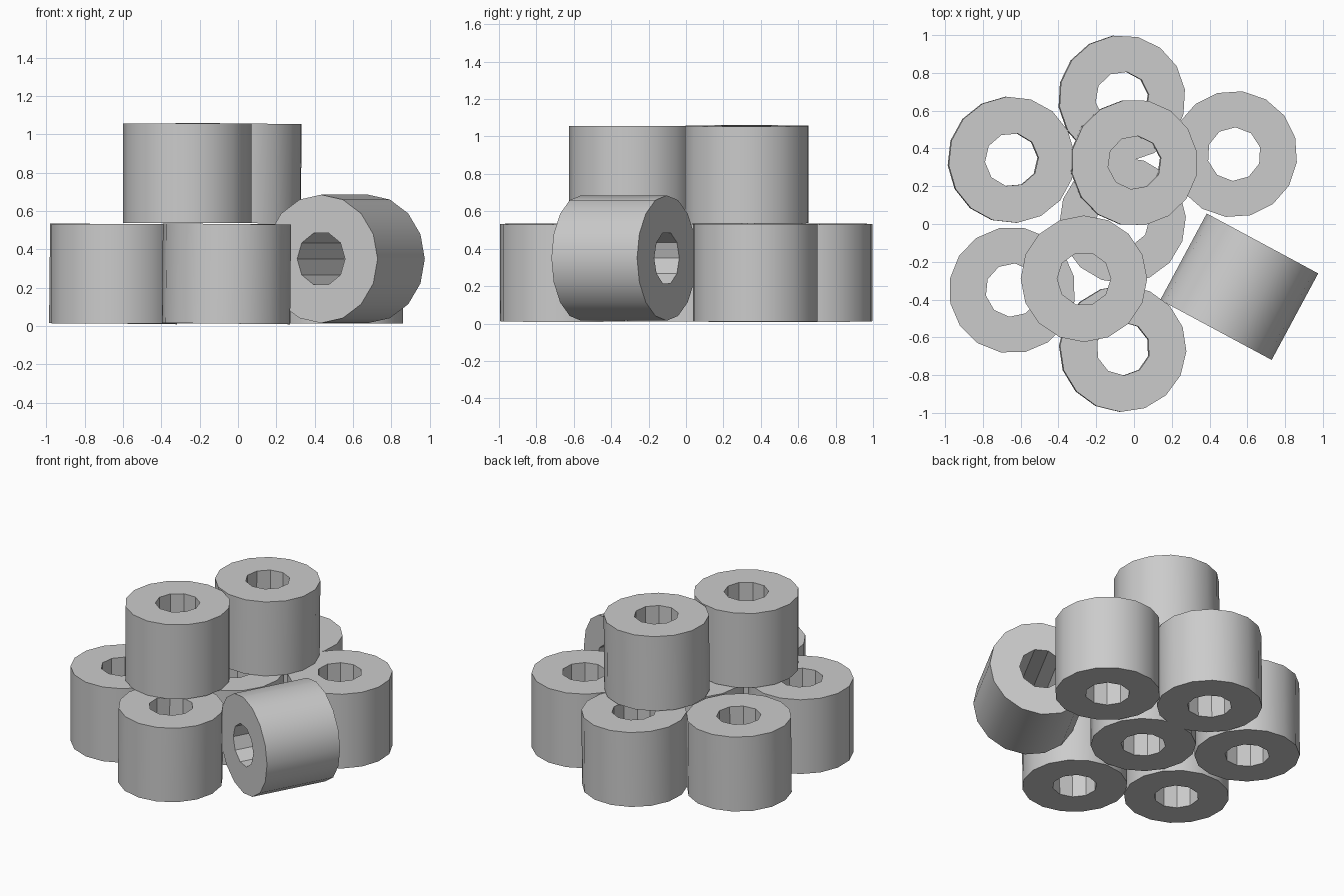
import bpy
import bmesh
from math import cos, sin, pi, radians
from mathutils import Matrix, Vector

if "Cube" in bpy.data.objects:
    bpy.data.objects.remove(bpy.data.objects["Cube"])

grey = bpy.data.materials.new("plain_grey")
grey.use_nodes = True
colour = (0.6, 0.6, 0.6, 1)
grey.diffuse_color = colour
grey.node_tree.nodes["Principled BSDF"].inputs["Base Color"].default_value = colour

OUTER, HOLE, LENGTH = 0.335, 0.142, 0.52
OUTER_SIDES, HOLE_SIDES = 16, 10


def ring(bm, radius, sides, z):
    """Closed loop of vertices and its edges."""
    verts = [bm.verts.new((radius * cos(2 * pi * i / sides),
                           radius * sin(2 * pi * i / sides), z)) for i in range(sides)]
    edges = [bm.edges.new((verts[i], verts[(i + 1) % sides])) for i in range(sides)]
    return verts, edges


def wall(bm, low, high):
    n = len(low)
    for i in range(n):
        j = (i + 1) % n
        bm.faces.new((low[i], low[j], high[j], high[i]))


def tube(name, location, rotation):
    """Thick-walled tube: round outside, coarser bore, flat ends."""
    bm = bmesh.new()
    outer, bore = [], []
    for z in (-LENGTH / 2, LENGTH / 2):
        ov, oe = ring(bm, OUTER, OUTER_SIDES, z)
        hv, he = ring(bm, HOLE, HOLE_SIDES, z)
        outer.append(ov)
        bore.append(hv)
        bmesh.ops.triangle_fill(bm, edges=oe + he, use_beauty=True,
                                normal=Vector((0, 0, 1 if z > 0 else -1)))
    wall(bm, *outer)
    wall(bm, *bore)
    bmesh.ops.recalc_face_normals(bm, faces=bm.faces)
    mesh = bpy.data.meshes.new(name)
    bm.to_mesh(mesh)
    bm.free()
    mesh.materials.append(grey)
    obj = bpy.data.objects.new(name, mesh)
    bpy.context.collection.objects.link(obj)
    obj.matrix_world = Matrix.Translation(location) @ rotation
    bpy.ops.object.select_all(action="DESELECT")
    obj.select_set(True)
    bpy.context.view_layer.objects.active = obj
    bpy.ops.object.shade_smooth_by_angle(angle=radians(30))


# Upright tubes: name, x, y, centre height, turn and lean in degrees
upright = [
    ("back_tube", -0.065, 0.665, 0.272, 8, 0.6),
    ("back_left_tube", 0.53, 0.37, 0.272, 15, 0),
    ("back_right_tube", -0.65, 0.34, 0.272, 5, 0.6),
    ("front_right_tube", -0.645, -0.35, 0.272, 12, 0),
    ("front_tube", -0.06, -0.66, 0.272, 20, 0.6),
    ("centre_tube", -0.06, 0.02, 0.272, 3, 0),
    ("upper_back_tube", 0.0, 0.325, 0.797, 10, 0.6),
    ("upper_front_tube", -0.265, -0.29, 0.797, 0, 0),
]
for name, x, y, z, turn, lean in upright:
    tube(name, (x, y, z), Matrix.Rotation(radians(lean), 4, "Y")
         @ Matrix.Rotation(radians(turn), 4, "Z"))

# Tube lying on its side
axis = Vector((0.25, 0.465, 0))
tube("lying_tube", (0.557, -0.332, 0.35), axis.to_track_quat("Z", "Y").to_matrix().to_4x4())
